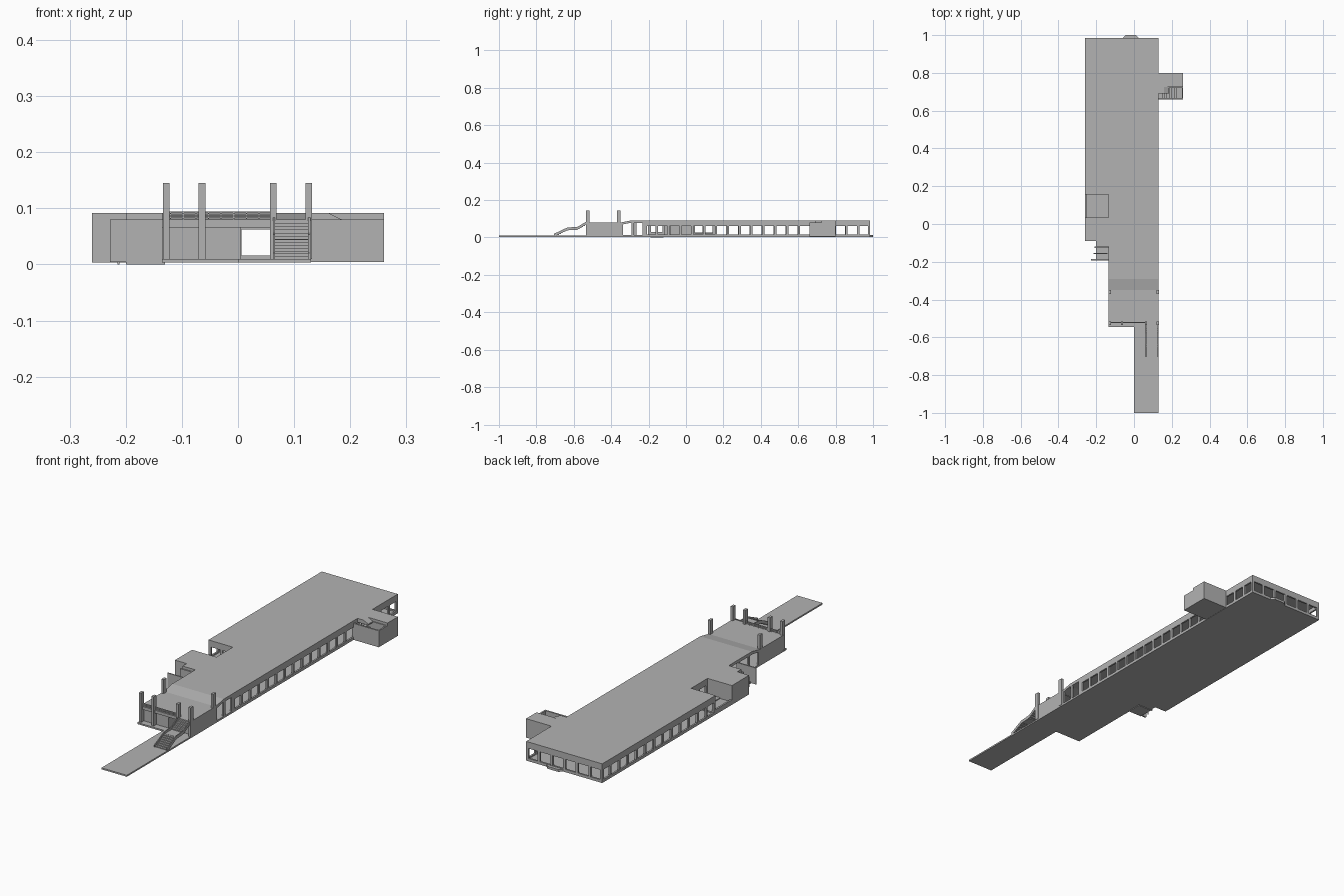
import bpy, bmesh
from mathutils import Vector

grey = bpy.data.materials.new("plain grey")
grey.diffuse_color = (0.45, 0.45, 0.45, 1)


def finish(name, bm):
    bmesh.ops.recalc_face_normals(bm, faces=bm.faces)
    me = bpy.data.meshes.new(name)
    bm.to_mesh(me)
    bm.free()
    me.materials.append(grey)
    ob = bpy.data.objects.new(name, me)
    bpy.context.collection.objects.link(ob)
    return ob


def boxes(name, *specs):
    """One object from boxes given as (x0, x1, y0, y1, z0, z1)."""
    bm = bmesh.new()
    for x0, x1, y0, y1, z0, z1 in specs:
        vs = bmesh.ops.create_cube(bm, size=1)["verts"]
        for v in vs:
            v.co = Vector(((x0 + x1) / 2 + v.co.x * (x1 - x0),
                           (y0 + y1) / 2 + v.co.y * (y1 - y0),
                           (z0 + z1) / 2 + v.co.z * (z1 - z0)))
    return finish(name, bm)


def prism(name, pts, axis, a, b):
    """Extrude a 2D outline along an axis from a to b."""
    def place(p, t):
        return {"x": (t, p[0], p[1]), "y": (p[0], t, p[1]), "z": (p[0], p[1], t)}[axis]
    bm = bmesh.new()
    face = bm.faces.new([bm.verts.new(place(p, a)) for p in pts])
    new = bmesh.ops.extrude_face_region(bm, geom=[face])["geom"]
    shift = Vector(place((0, 0), b - a))
    bmesh.ops.translate(bm, vec=shift, verts=[v for v in new if isinstance(v, bmesh.types.BMVert)])
    return finish(name, bm)


def window_wall(name, along, pos, start, end, n, sill=0.016, head=0.062, t=0.008):
    """Sill, lintel and evenly spaced mullions around n openings."""
    spans = [(start, end, 0.009, sill), (start, end, head, 0.0795)]
    step = (end - start) / n
    for i in range(n + 1):
        c = min(max(start + i * step, start + 0.006), end - 0.006)
        spans.append((c - 0.006, c + 0.006, sill, head))
    if along == "x":
        specs = [(a, b, pos, pos + t, z0, z1) for a, b, z0, z1 in spans]
    else:
        specs = [(pos, pos + t, a, b, z0, z1) for a, b, z0, z1 in spans]
    return boxes(name, *specs)


F = 0.010   # floor level
C = 0.079   # ceiling level
R = 0.092   # roof top

# Floor slabs
prism("floor_slab", [(-0.26, 0.985), (0.13, 0.985), (0.13, -1.0), (0.0, -1.0), (0.0, -0.545),
                     (-0.135, -0.545), (-0.135, -0.12), (-0.2, -0.12), (-0.2, -0.09), (-0.26, -0.09)],
      "z", 0.003, F)
prism("back_step", [(-0.06, 0.985), (0.025, 0.985), (0.01, 1.0), (-0.045, 1.0)], "z", 0.003, 0.014)

# Main roof with a notch above the left courtyard, and its sloped front edge
prism("main_roof", [(-0.26, 0.985), (0.13, 0.985), (0.13, -0.29), (-0.135, -0.29), (-0.135, -0.12),
                    (-0.2, -0.12), (-0.2, -0.09), (-0.26, -0.09), (-0.26, 0.035), (-0.135, 0.035),
                    (-0.135, 0.155), (-0.26, 0.155)], "z", C, R)
prism("roof_slope", [(-0.29, R), (-0.35, 0.08), (-0.35, 0.068), (-0.29, C)], "x", -0.135, 0.13)

# Window walls around the hall
window_wall("right_windows", "y", 0.122, -0.22, 0.985, 19)
window_wall("left_windows", "y", -0.26, 0.155, 0.985, 13)
window_wall("back_windows", "x", 0.977, -0.26, 0.13, 6)
window_wall("lobby_right_windows", "y", 0.122, -0.35, -0.22, 2, sill=0.012, head=0.0775)
window_wall("lobby_left_windows", "y", -0.135, -0.35, -0.19, 2, sill=0.012, head=0.0775)
window_wall("courtyard_back_windows", "x", 0.155, -0.26, -0.13, 2)
window_wall("courtyard_inner_windows", "y", -0.135, 0.035, 0.155, 2)

# Left annex: solid walls
boxes("left_annex_walls",
      (-0.26, -0.252, -0.09, 0.035, 0.003, C),
      (-0.26, -0.135, 0.027, 0.035, 0.003, C),
      (-0.26, -0.2, -0.09, -0.082, 0.003, C),
      (-0.2, -0.192, -0.12, -0.082, 0.003, C),
      (-0.2, -0.135, -0.12, -0.112, 0.003, C))
# Courtyard kerb and low steps
boxes("courtyard_steps", (-0.26, -0.252, 0.035, 0.155, 0.003, 0.026),
      (-0.24, -0.2, 0.035, 0.155, F, 0.016), (-0.2, -0.135, 0.035, 0.155, F, 0.02))

# Left side entrance: screen walls, landing and steps
boxes("side_entrance_walls", (-0.228, -0.13, -0.192, -0.186, 0.004, 0.08),
      (-0.21, -0.13, -0.126, -0.12, 0.004, 0.08))
boxes("side_entrance_steps", (-0.2, -0.13, -0.19, -0.12, 0.0, 0.006),
      *[(-0.2 + i * 0.013, -0.13, -0.186, -0.126, 0.005, 0.01 + i * 0.005) for i in range(5)])
boxes("side_entrance_rail", (-0.215, -0.14, -0.158, -0.154, 0.042, 0.047),
      (-0.215, -0.211, -0.158, -0.154, 0.0, 0.047), (-0.16, -0.156, -0.158, -0.154, 0.01, 0.047))

# Right annex: open stairwell box beside a roofed part
boxes("right_annex_walls",
      (0.13, 0.26, 0.66, 0.667, 0.004, 0.08),
      (0.13, 0.26, 0.793, 0.80, 0.004, 0.08),
      (0.253, 0.26, 0.66, 0.80, 0.004, 0.08),
      (0.13, 0.26, 0.72, 0.726, 0.004, 0.08),
      (0.13, 0.26, 0.66, 0.80, 0.004, F))
boxes("right_annex_roof", (0.13, 0.26, 0.724, 0.80, C, R))
prism("right_annex_slope", [(0.13, R), (0.16, R), (0.185, 0.08), (0.185, 0.074), (0.13, 0.074)],
      "y", 0.69, 0.724)
boxes("right_annex_steps", *[(0.15 + i * 0.013, 0.163 + i * 0.013, 0.667, 0.72, F, 0.06 - i * 0.008)
                             for i in range(6)])

# Front block carrying the terrace
boxes("terrace_deck", (-0.135, 0.13, -0.525, -0.35, 0.066, 0.08))
boxes("front_block_walls",
      (-0.135, 0.005, -0.515, -0.507, F, 0.066),
      (0.06, 0.13, -0.515, -0.507, F, 0.066),
      (-0.135, -0.127, -0.515, -0.35, F, 0.066),
      (0.122, 0.13, -0.515, -0.35, F, 0.066),
      (0.0, 0.005, -0.515, -0.4, F, 0.066))

# Tall terrace posts
boxes("terrace_posts", *[(x - 0.006, x + 0.006, y - 0.01, y + 0.01, F, 0.145)
                         for x, y in ((-0.128, -0.525), (-0.064, -0.525), (0.063, -0.525),
                                      (0.126, -0.525), (-0.128, -0.36), (0.126, -0.36))])
# Terrace railing
boxes("terrace_rail",
      *[(-0.128, 0.063, -0.523, -0.519, z, z + 0.002) for z in (0.083, 0.0875, 0.092)],
      *[(x - 0.001, x + 0.001, -0.523, -0.519, 0.08, 0.094)
        for x in [-0.12 + 0.0225 * i for i in range(9)]])

# Front stair: treads in two flights with a landing, closed side rails
treads = []
for i in range(7):
    y, z = -0.70 + i * 0.01, 0.014 + i * 0.005
    treads.append((0.064, 0.126, y, y + 0.011, z - 0.005, z))
treads.append((0.064, 0.126, -0.63, -0.58, 0.040, 0.045))
for i in range(6):
    y, z = -0.58 + i * 0.0095, 0.050 + i * 0.006
    treads.append((0.064, 0.126, y, y + 0.0105, z - 0.006, z))
boxes("stair_treads", *treads)
rail = [(-0.705, 0.02), (-0.635, 0.053), (-0.58, 0.057), (-0.525, 0.09)]
outline = rail + [(y, z - 0.015) for y, z in reversed(rail)]
for side, x in (("left", 0.062), ("right", 0.125)):
    prism("stair_rail_" + side, outline, "x", x, x + 0.004)
